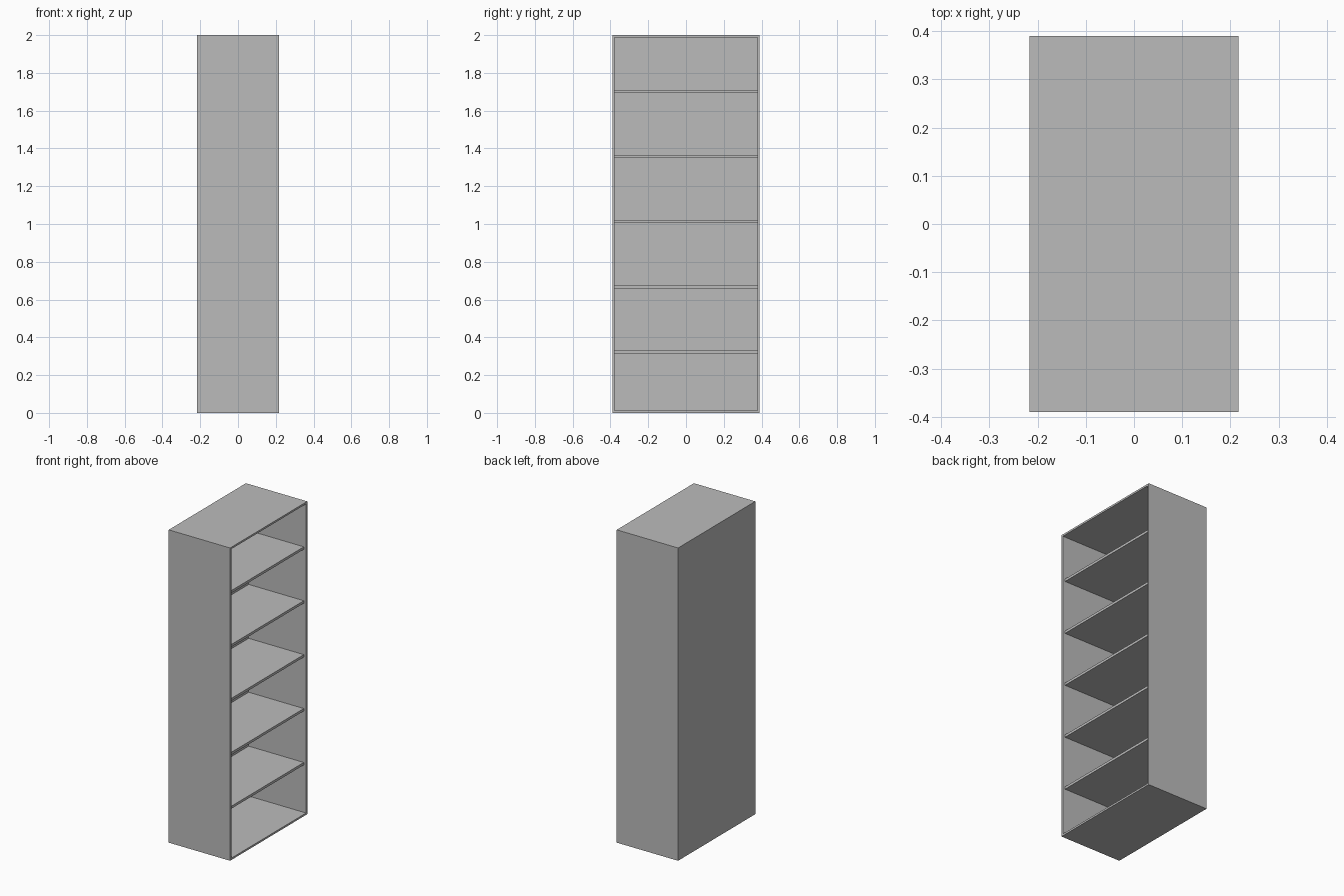
import bpy

if "Cube" in bpy.data.objects:
    bpy.data.objects.remove(bpy.data.objects["Cube"])

W, D, H = 0.78, 0.434, 2.0   # width (y), depth (x), height
T = 0.012                    # outer panel thickness
BACK = 0.028                 # back panel thickness
SHELF_T, RECESS = 0.016, 0.016

grey = bpy.data.materials.new("light_grey")
grey.diffuse_color = (0.5, 0.5, 0.5, 1)
grey.use_nodes = True
grey.node_tree.nodes["Principled BSDF"].inputs["Base Color"].default_value = grey.diffuse_color


def box(name, x, y, z):
    """Box from (min, max) ranges."""
    bpy.ops.mesh.primitive_cube_add(size=1)
    ob = bpy.context.object
    ob.name = name
    for v in ob.data.vertices:
        for i, (a, b) in enumerate((x, y, z)):
            v.co[i] = a if v.co[i] < 0 else b
    ob.data.materials.append(grey)
    return ob


hx, hy = D / 2, W / 2
# carcass: sides, top, bottom and back
box("left_side", (-hx, hx), (-hy, -hy + T), (0, H))
box("right_side", (-hx, hx), (hy - T, hy), (0, H))
box("top_panel", (-hx, hx), (-hy + T, hy - T), (H - T, H))
box("bottom_panel", (-hx, hx), (-hy + T, hy - T), (0, T))
box("back_panel", (-hx, -hx + BACK), (-hy + T, hy - T), (T, H - T))

# five evenly spaced shelves, set back from the open front
for i in range(5):
    z = 0.331 + i * 0.3447
    box(f"shelf_{i + 1}", (-hx + BACK, hx - RECESS), (-hy + T, hy - T), (z - SHELF_T, z))
